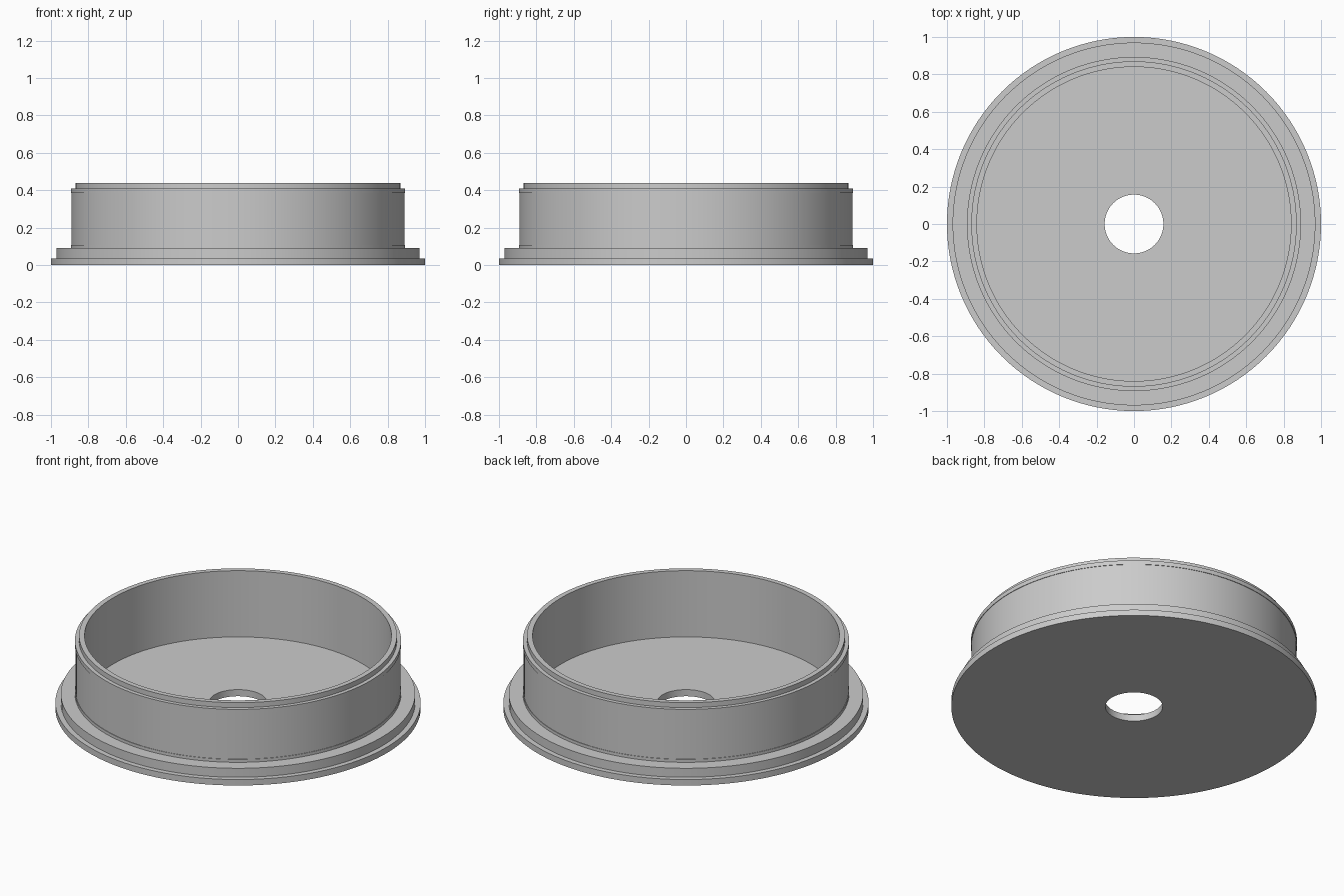
import bpy, bmesh, math

old = bpy.data.objects.get("Cube")
if old:
    bpy.data.objects.remove(old, do_unlink=True)

# Single grey material
grey = bpy.data.materials.new("light_grey")
grey.use_nodes = True
colour = (0.6, 0.6, 0.6, 1)
grey.diffuse_color = colour
grey.node_tree.nodes["Principled BSDF"].inputs["Base Color"].default_value = colour


def lathe(name, profile, sides=128):
    """Spin a closed (radius, height) profile around z."""
    bm = bmesh.new()
    rings = []
    for i in range(sides):
        a = math.tau * i / sides
        rings.append([bm.verts.new((r * math.cos(a), r * math.sin(a), z)) for r, z in profile])
    for i, ring in enumerate(rings):
        after = rings[(i + 1) % sides]
        for j in range(len(profile)):
            k = (j + 1) % len(profile)
            bm.faces.new((ring[j], after[j], after[k], ring[k]))
    bmesh.ops.recalc_face_normals(bm, faces=bm.faces)
    mesh = bpy.data.meshes.new(name)
    bm.to_mesh(mesh)
    bm.free()
    mesh.materials.append(grey)
    obj = bpy.data.objects.new(name, mesh)
    bpy.context.collection.objects.link(obj)
    bpy.ops.object.select_all(action="DESELECT")
    obj.select_set(True)
    bpy.context.view_layer.objects.active = obj
    bpy.ops.object.shade_smooth_by_angle(angle=math.radians(30))
    return obj


# Round cup: stepped flange, shallow grip band, top lip, thin floor with centre hole
hole, inner, wall, band = 0.157, 0.84, 0.893, 0.89
floor = 0.04
lathe("flanged_cup", [
    (hole, 0), (1, 0), (1, 0.036), (0.97, 0.036), (0.97, 0.09),   # flange
    (wall, 0.09), (wall, 0.108), (band, 0.108), (band, 0.385),    # grip band
    (wall, 0.385), (wall, 0.41), (0.87, 0.41), (0.87, 0.44),      # lip
    (inner, 0.44), (inner, floor), (hole, floor),                 # inside
])
